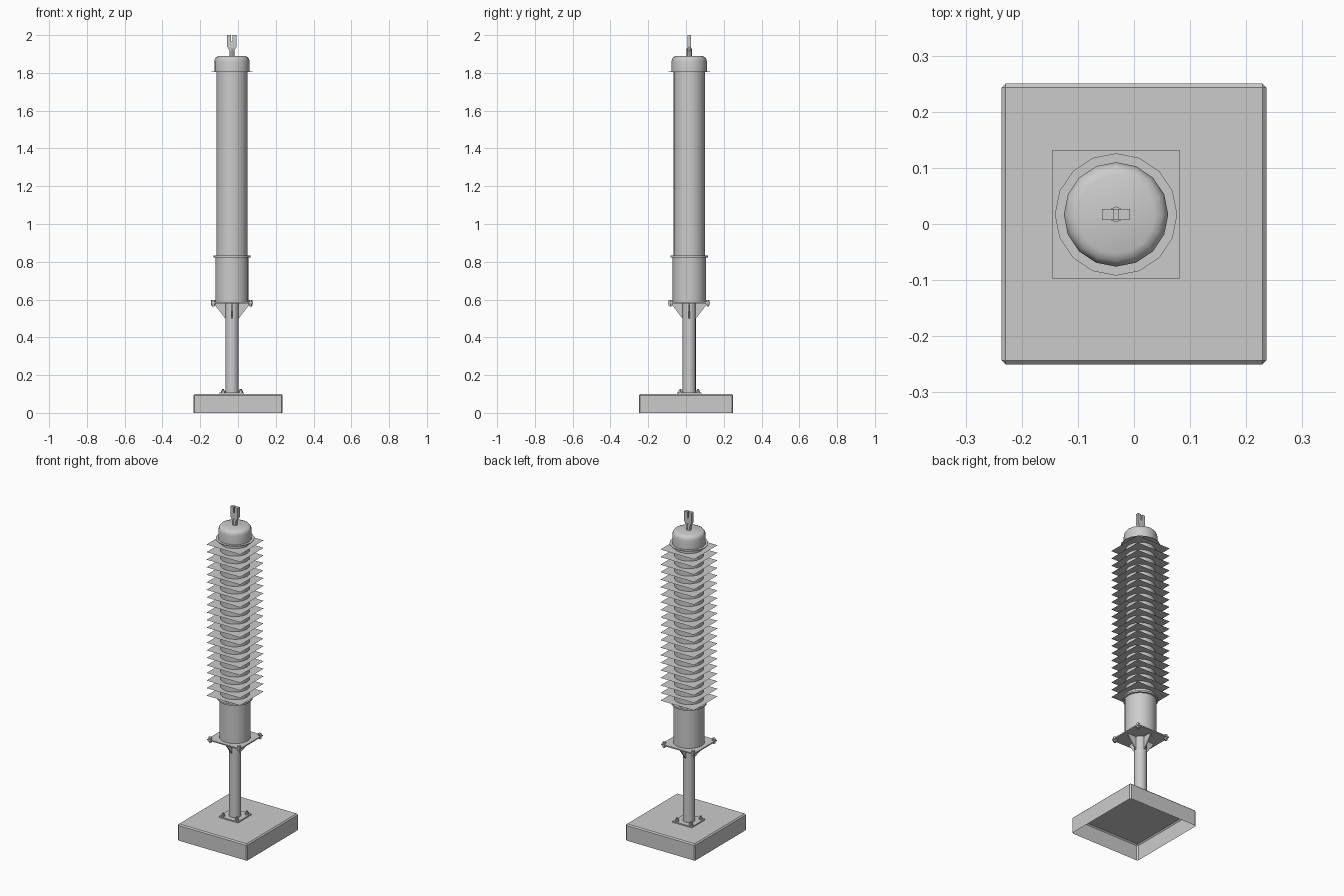
import bpy, bmesh, math

if "Cube" in bpy.data.objects:
    bpy.data.objects.remove(bpy.data.objects["Cube"])

CX, CY = -0.032, 0.017   # column axis


def make(name, bm, smooth=False):
    bmesh.ops.recalc_face_normals(bm, faces=bm.faces)
    me = bpy.data.meshes.new(name)
    bm.to_mesh(me)
    bm.free()
    ob = bpy.data.objects.new(name, me)
    bpy.context.collection.objects.link(ob)
    if smooth:
        bpy.ops.object.select_all(action='DESELECT')
        ob.select_set(True)
        bpy.context.view_layer.objects.active = ob
        bpy.ops.object.shade_smooth_by_angle(angle=math.radians(35))
    return ob


def lathe(name, profile, n=16, x=CX, y=CY):
    """Spin (radius, z) points round a vertical axis; radius 0 closes to a point."""
    bm = bmesh.new()
    rings = []
    for r, z in profile:
        if r == 0:
            rings.append([bm.verts.new((x, y, z))] * n)
        else:
            rings.append([bm.verts.new((x + r * math.cos(2 * math.pi * i / n),
                                        y + r * math.sin(2 * math.pi * i / n), z)) for i in range(n)])
    for a, b in zip(rings, rings[1:]):
        for i in range(n):
            j = (i + 1) % n
            bm.faces.new(list(dict.fromkeys([a[i], a[j], b[j], b[i]])))
    return make(name, bm, True)


def box(name, x, y, z0, z1, w, d):
    bm = bmesh.new()
    bmesh.ops.create_cube(bm, size=1)
    for v in bm.verts:
        v.co = (x + v.co.x * w, y + v.co.y * d, (z0 + z1) / 2 + v.co.z * (z1 - z0))
    return make(name, bm)


def prism(name, outline, thick, angle=0):
    """Extrude an (x, z) outline through its thickness, turned about the column axis."""
    bm = bmesh.new()
    c, s = math.cos(angle), math.sin(angle)
    sides = [[bm.verts.new((CX + x * c - t * s, CY + x * s + t * c, z)) for x, z in outline]
             for t in (-thick / 2, thick / 2)]
    bm.faces.new(sides[0])
    bm.faces.new(sides[1])
    for i in range(len(outline)):
        j = (i + 1) % len(outline)
        bm.faces.new((sides[0][i], sides[0][j], sides[1][j], sides[1][i]))
    return make(name, bm)


# Chamfered concrete base, hollow underneath
bm = bmesh.new()
bmesh.ops.create_cube(bm, size=1)
for v in bm.verts:
    v.co = (v.co.x * 0.472, v.co.y * 0.5, 0.05 + v.co.z * 0.1)
edges = [e for e in bm.edges if max(v.co.z for v in e.verts) > 0.05]
bmesh.ops.bevel(bm, geom=edges, offset=0.007, segments=1, affect='EDGES')
bm.normal_update()
bmesh.ops.delete(bm, geom=[f for f in bm.faces if f.normal.z < -0.9], context='FACES')
make("concrete_base", bm)

# Support pole with its foot plate and mounting plate
lathe("support_pole", [(0.035, 0.1), (0.035, 0.58)])
box("foot_plate", CX, CY, 0.1, 0.107, 0.13, 0.13)
box("mounting_plate", CX, CY, 0.579, 0.586, 0.222, 0.222)

# Corner bolts on both plates
for sx in (-1, 1):
    for sy in (-1, 1):
        x, y = CX + sx * 0.047, CY + sy * 0.047
        lathe("foot_bolt", [(0, 0.1), (0.012, 0.1), (0.012, 0.118), (0.006, 0.118),
                            (0.006, 0.127), (0, 0.127)], 6, x, y)
        x, y = CX + sx * 0.099, CY + sy * 0.099
        lathe("plate_bolt", [(0, 0.563), (0.006, 0.563), (0.006, 0.568), (0.011, 0.568), (0.011, 0.579),
                             (0.011, 0.586), (0.011, 0.597), (0, 0.597)], 6, x, y)

# Triangular gussets under the mounting plate
for k in range(4):
    prism("gusset", [(0.03, 0.5), (0.036, 0.5), (0.088, 0.568), (0.088, 0.58), (0.03, 0.58)],
          0.007, k * math.pi / 2)

# Lower housing, collar and insulator core
lathe("lower_housing", [(0, 0.586), (0.088, 0.586), (0.088, 0.825), (0, 0.825)])
lathe("collar", [(0.08, 0.823), (0.099, 0.823), (0.099, 0.833), (0.08, 0.833)])
lathe("insulator_core", [(0.083, 0.83), (0.083, 1.807)])

# Stack of thin square sheds
SHEDS = 21
for k in range(SHEDS):
    z = 0.853 + k * (1.78 - 0.853) / (SHEDS - 1)
    bm = bmesh.new()
    h = 0.114
    bm.faces.new([bm.verts.new((CX + a * h, CY + b * h, z))
                  for a, b in ((-1, -1), (1, -1), (1, 1), (-1, 1))])
    make("shed", bm)

# Rounded cap with thin flange
lathe("cap_flange", [(0, 1.804), (0.109, 1.804), (0.109, 1.808), (0, 1.808)])
lathe("cap", [(0.093, 1.807), (0.093, 1.862), (0.090, 1.875), (0.083, 1.884), (0.070, 1.889), (0, 1.890)])

# Forked terminal on a short stem
lathe("terminal_stem", [(0.014, 1.885), (0.014, 1.93), (0, 1.93)], 8)
prism("terminal_fork", [(-0.012, 1.915), (0.012, 1.915), (0.025, 1.94), (0.025, 2.0), (0.004, 2.0),
                        (0.004, 1.965), (-0.004, 1.965), (-0.004, 2.0), (-0.025, 2.0), (-0.025, 1.94)], 0.02)
